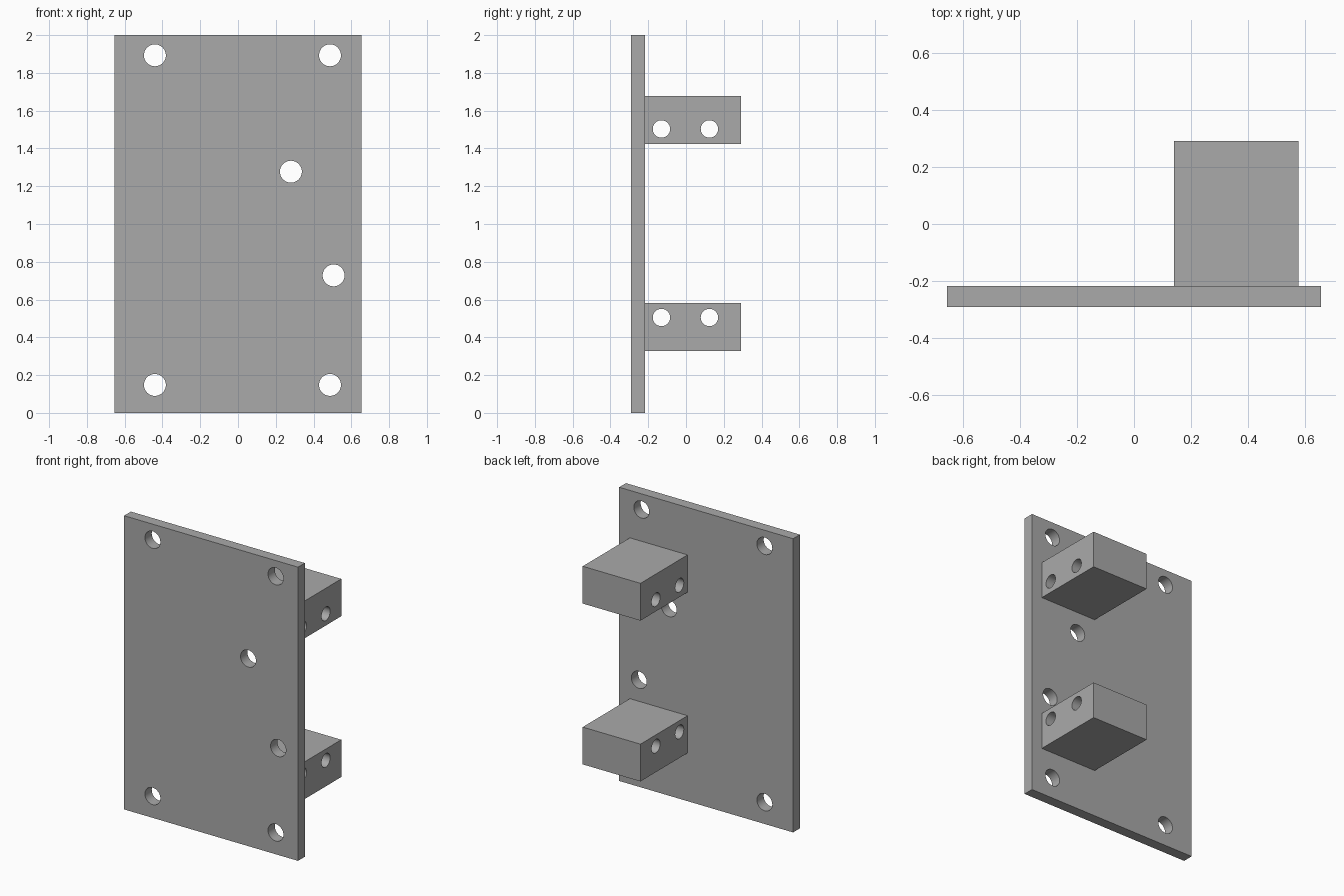
import bpy
from math import pi, radians
from mathutils import Vector

default = bpy.data.objects.get("Cube")
if default:
    bpy.data.objects.remove(default, do_unlink=True)

grey = bpy.data.materials.new("plain grey")
grey.use_nodes = True
colour = (0.4, 0.4, 0.4, 1)
grey.diffuse_color = colour
grey.node_tree.nodes["Principled BSDF"].inputs["Base Color"].default_value = colour


def box(name, low, high):
    low, high = Vector(low), Vector(high)
    bpy.ops.mesh.primitive_cube_add(size=1, location=(low + high) / 2)
    obj = bpy.context.object
    obj.name = name
    obj.scale = high - low
    bpy.ops.object.transform_apply(location=False, rotation=False, scale=True)
    obj.data.materials.append(grey)
    return obj


def drill(obj, centres, radius, rotation):
    """Cut a round through hole at each centre."""
    for centre in centres:
        bpy.ops.mesh.primitive_cylinder_add(
            vertices=48, radius=radius, depth=1, location=centre, rotation=rotation)
        cutter = bpy.context.object
        cutter.name = "hole_cutter"
        cutter.hide_render = True
        cutter.data.materials.append(grey)
        bpy.context.view_layer.objects.active = obj
        cut = obj.modifiers.new("hole", "BOOLEAN")
        cut.operation = "DIFFERENCE"
        cut.solver = "EXACT"
        cut.object = cutter
        bpy.ops.object.modifier_apply(modifier=cut.name)
        bpy.data.objects.remove(cutter, do_unlink=True)
    bpy.ops.object.select_all(action="DESELECT")
    obj.select_set(True)
    bpy.context.view_layer.objects.active = obj
    bpy.ops.object.shade_smooth_by_angle(angle=radians(30))


FRONT, JOIN, BACK = -0.29, -0.217, 0.29

# Upright mounting plate: four corner holes and two offset holes
plate = box("mounting_plate", (-0.655, FRONT, 0), (0.655, JOIN, 2))
holes = [(x, z) for x in (-0.44, 0.487) for z in (0.148, 1.893)]
holes += [(0.28, 1.277), (0.506, 0.728)]
drill(plate, [(x, FRONT, z) for x, z in holes], 0.058, (pi / 2, 0, 0))

# Two blocks on the back, each with a pair of sideways holes
for name, bottom, hole_z in (("lower_block", 0.328, 0.505),
                             ("upper_block", 1.423, 1.503)):
    block = box(name, (0.14, JOIN, bottom), (0.575, BACK, bottom + 0.254))
    drill(block, [(0.36, y, hole_z) for y in (-0.13, 0.124)], 0.046, (0, pi / 2, 0))
